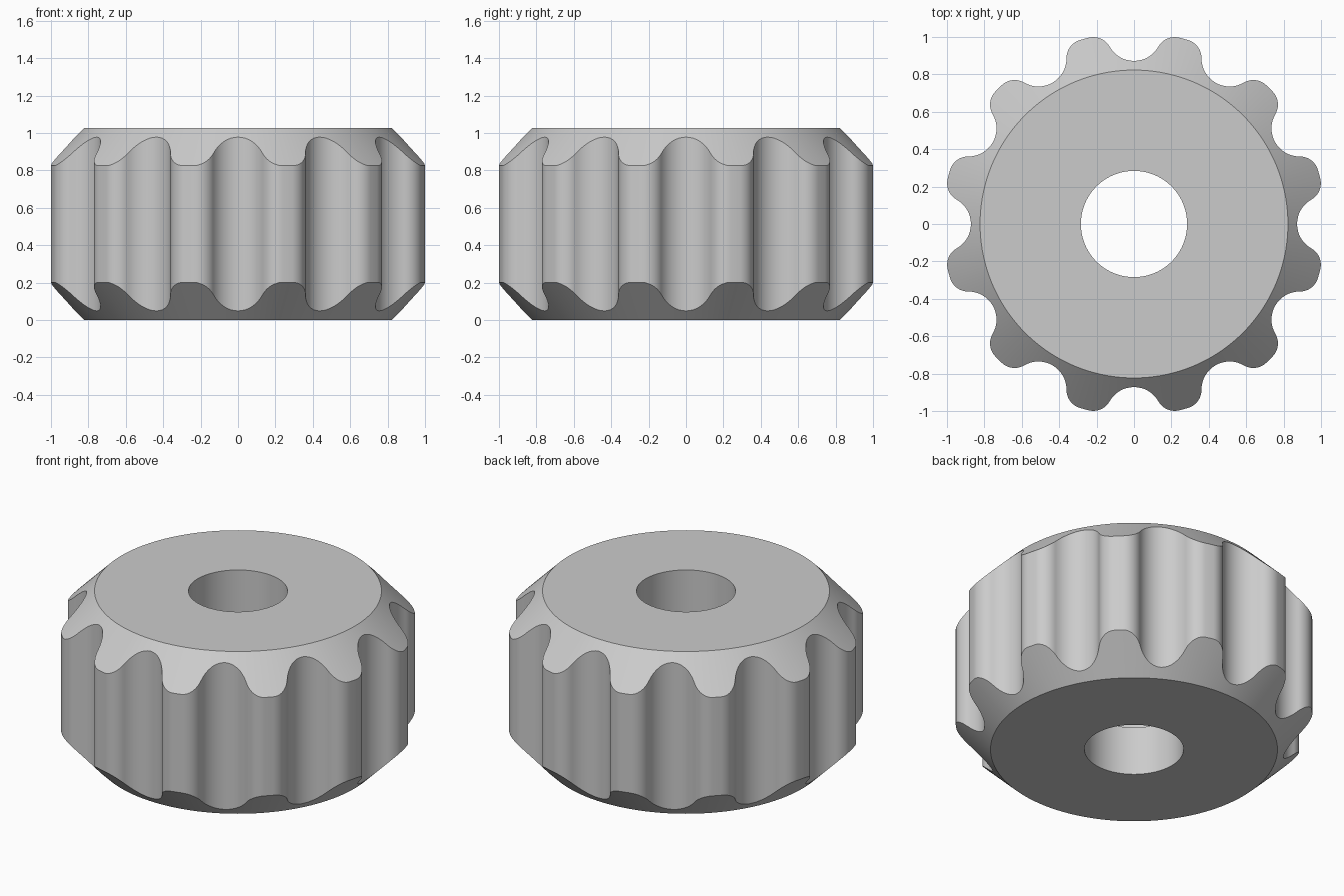
import bpy, bmesh, math
from mathutils import Vector

cube = bpy.data.objects.get("Cube")
if cube:
    bpy.data.objects.remove(cube, do_unlink=True)

TEETH = 12
HEIGHT = 1.027
TIP, CAP, BORE, GROOVE = 1.025, 0.823, 0.284, 0.33
NOTCH_R, NOTCH_BOTTOM, FILLET = 0.15, 0.872, 0.10
LEDGE = 0.31


def arc(cx, cy, r, start, end, steps):
    """Points along a circular arc, both ends included."""
    return [Vector((cx + r * math.cos(start + (end - start) * i / steps),
                    cy + r * math.sin(start + (end - start) * i / steps)))
            for i in range(steps + 1)]


def half_tooth():
    """Outline from notch centre to tooth centre: notch, rounded corner, tip."""
    c = NOTCH_BOTTOM + NOTCH_R
    d, e = TIP - FILLET, NOTCH_R + FILLET
    turn = math.acos((d * d + c * c - e * e) / (2 * d * c))
    fx, fy = d * math.cos(turn), d * math.sin(turn)
    join = math.atan2(fy, fx - c)
    pts = arc(c, 0, NOTCH_R, math.pi, join, 8)
    pts += arc(fx, fy, FILLET, join - math.pi, turn, 12)[1:]
    pts += arc(0, 0, TIP, turn, math.pi / TEETH, 1)[1:]
    return [(p.length, math.atan2(p.y, p.x)) for p in pts]


# Full outline as (radius, angle), each tooth mirrored about its centre
pitch = 2 * math.pi / TEETH
half = half_tooth()
tooth = half + [(r, pitch - a) for r, a in reversed(half[1:-1])]
outline = [(r, a + k * pitch) for k in range(TEETH) for r, a in tooth]

bm = bmesh.new()


def ring(radius, height):
    return [bm.verts.new((radius(r) * math.cos(a), radius(r) * math.sin(a), height(r)))
            for r, a in outline]


def circle(radius, z):
    return ring(lambda r: radius, lambda r: z)


# Rings around the section: bore, top cap, toothed side, bottom cap, inner groove
rings = [
    circle(BORE, HEIGHT),
    circle(CAP, HEIGHT),
    ring(lambda r: r, lambda r: HEIGHT - (r - CAP)),
    ring(lambda r: r, lambda r: r - CAP),
    circle(CAP, 0),
    circle(BORE, 0),
    circle(BORE, LEDGE),
    circle(GROOVE, LEDGE),
    circle(GROOVE, HEIGHT - LEDGE),
    circle(BORE, HEIGHT - LEDGE),
]
n = len(outline)
for k, upper in enumerate(rings):
    lower = rings[(k + 1) % len(rings)]
    for i in range(n):
        j = (i + 1) % n
        bm.faces.new((upper[i], lower[i], lower[j], upper[j]))
bmesh.ops.recalc_face_normals(bm, faces=bm.faces)

mesh = bpy.data.meshes.new("fluted_wheel")
bm.to_mesh(mesh)
bm.free()
wheel = bpy.data.objects.new("fluted_wheel", mesh)
bpy.context.collection.objects.link(wheel)

# Plain grey finish
grey = bpy.data.materials.new("plain_grey")
grey.use_nodes = True
colour = (0.6, 0.6, 0.6, 1)
grey.diffuse_color = colour
grey.node_tree.nodes["Principled BSDF"].inputs["Base Color"].default_value = colour
mesh.materials.append(grey)

# Smooth flutes, crisp chamfer edges
bpy.ops.object.select_all(action="DESELECT")
wheel.select_set(True)
bpy.context.view_layer.objects.active = wheel
bpy.ops.object.shade_smooth_by_angle(angle=math.radians(30))
